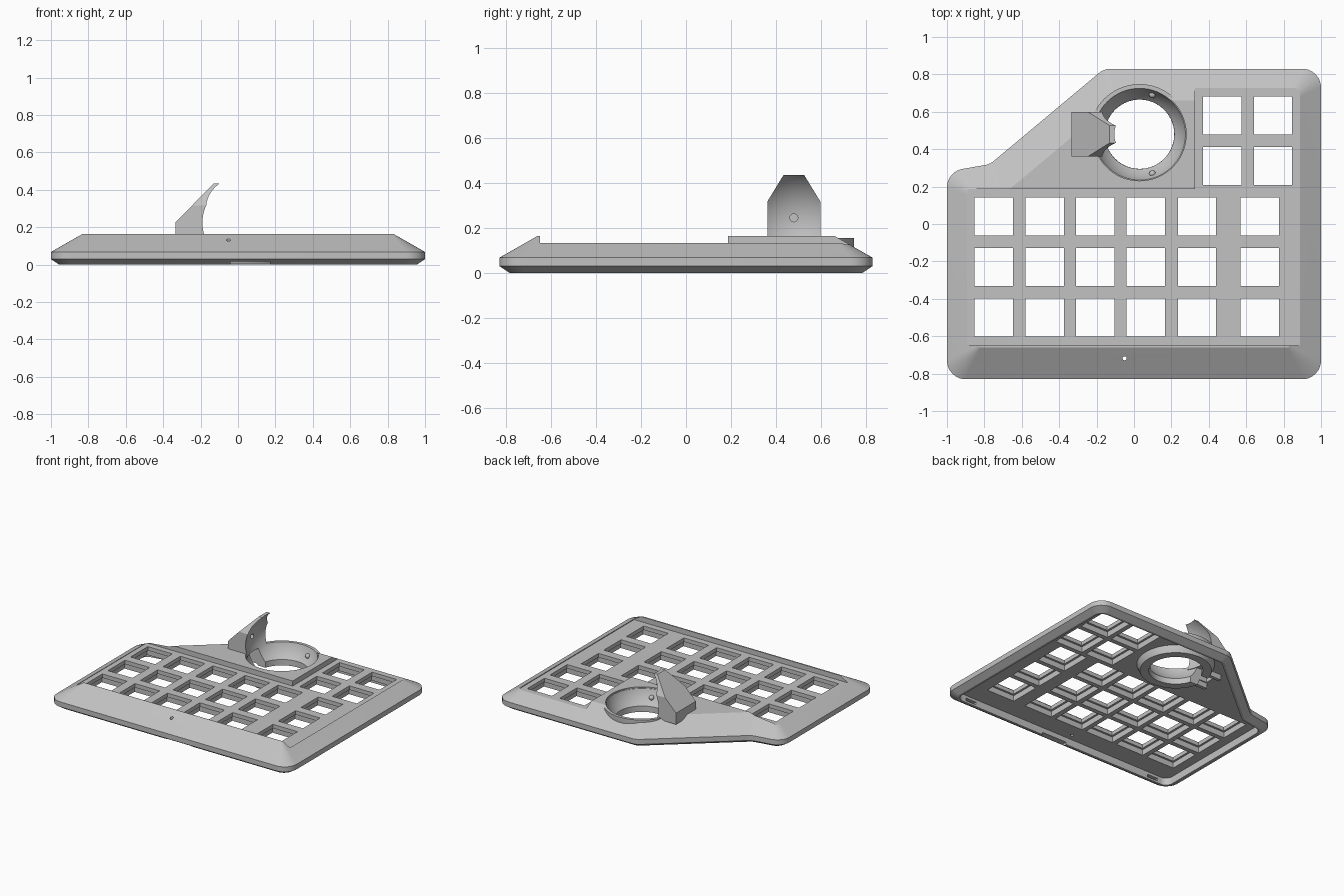
import bpy, bmesh, math
from mathutils import Vector

cube = bpy.data.objects.get("Cube")
if cube:
    bpy.data.objects.remove(cube, do_unlink=True)

grey = bpy.data.materials.new("plain_grey")
grey.use_nodes = True
grey.diffuse_color = (0.54, 0.54, 0.54, 1)
grey.node_tree.nodes["Principled BSDF"].inputs["Base Color"].default_value = (0.54, 0.54, 0.54, 1)

OUTLINE = [(-1, -.83), (1, -.83), (1, .83), (-.16, .83), (-.77, .32), (-1, .28)]
BALL = Vector((.03, .48, .225))
BALL_R = .255


def make(name, bm):
    bmesh.ops.recalc_face_normals(bm, faces=bm.faces)
    mesh = bpy.data.meshes.new(name)
    bm.to_mesh(mesh)
    bm.free()
    mesh.materials.append(grey)
    obj = bpy.data.objects.new(name, mesh)
    bpy.context.collection.objects.link(obj)
    return obj


def activate(obj):
    bpy.ops.object.select_all(action='DESELECT')
    obj.select_set(True)
    bpy.context.view_layer.objects.active = obj


def boolean(obj, cutter, operation='DIFFERENCE'):
    """Apply a boolean and throw the cutter away."""
    cutter.hide_render = True
    mod = obj.modifiers.new("cut", 'BOOLEAN')
    mod.operation, mod.solver, mod.object = operation, 'EXACT', cutter
    activate(obj)
    bpy.ops.object.modifier_apply(modifier=mod.name)
    bpy.data.objects.remove(cutter, do_unlink=True)


def inset(points, d):
    """Move every edge of a counter-clockwise polygon inward by d."""
    pts, result = [Vector(p) for p in points], []
    for i, p in enumerate(pts):
        a = (p - pts[i - 1]).normalized()
        b = (pts[(i + 1) % len(pts)] - p).normalized()
        na, nb = Vector((-a.y, a.x)), Vector((-b.y, b.x))
        result.append(p + (na + nb) * d / (1 + na.dot(nb)))
    return result


def rounded(points, r, steps=8):
    """Round every corner, with the same point count whatever the radius."""
    pts, result = [Vector(p) for p in points], []
    for i, p in enumerate(pts):
        a = (pts[i - 1] - p).normalized()
        b = (pts[(i + 1) % len(pts)] - p).normalized()
        half = a.angle(b) / 2
        centre = p + (a + b).normalized() * r / math.sin(half)
        start = p + a * r / math.tan(half) - centre
        end = p + b * r / math.tan(half) - centre
        for k in range(steps + 1):
            result.append(centre + start.lerp(end, k / steps).normalized() * r)
    return result


def loft(name, levels):
    """Join stacked (outline, z) levels into a closed solid."""
    bm = bmesh.new()
    rings = [[bm.verts.new((p[0], p[1], z)) for p in pts] for pts, z in levels]
    for low, high in zip(rings, rings[1:]):
        for i in range(len(low)):
            j = (i + 1) % len(low)
            bm.faces.new((low[i], low[j], high[j], high[i]))
    bm.faces.new(rings[0][::-1])
    bm.faces.new(rings[-1])
    return make(name, bm)


def prism(name, points, offset):
    """Extrude a flat polygon of 3D points along an offset."""
    bm = bmesh.new()
    face = bm.faces.new([bm.verts.new(p) for p in points])
    grown = bmesh.ops.extrude_face_region(bm, geom=[face])['geom']
    bmesh.ops.translate(bm, verts=[v for v in grown if isinstance(v, bmesh.types.BMVert)],
                        vec=offset)
    return make(name, bm)


def boxes(name, items):
    """Boxes from (centre, size) pairs in one mesh."""
    bm = bmesh.new()
    for centre, size in items:
        for v in bmesh.ops.create_cube(bm, size=1)['verts']:
            v.co = Vector([c + s * q for c, s, q in zip(centre, size, v.co)])
    return make(name, bm)


def cylinder(name, centre, r, depth, axis='Z', sides=72):
    bm = bmesh.new()
    bmesh.ops.create_cone(bm, cap_ends=True, segments=sides, radius1=r, radius2=r, depth=depth)
    for v in bm.verts:
        if axis == 'X':
            v.co = Vector((v.co.z, v.co.x, v.co.y))
        v.co += Vector(centre)
    return make(name, bm)


# Case shell with sloping sides
case = loft("case_shell", [
    (rounded(inset(OUTLINE, .045), .07), 0),
    (rounded(OUTLINE, .1), .03),
    (rounded(OUTLINE, .1), .068),
    (rounded(inset(OUTLINE, .17), .008), .165)])

# Sunken key plate, leaving the raised corner around the ball
recess = [(-.892, -.65), (.888, -.65), (.888, .728), (.325, .728), (.325, .187), (-.892, .187)]
boolean(case, loft("recess_cutter", [(recess, .127), (recess, .4)]))

# Shallow hollow underside
hollow = rounded(inset(OUTLINE, .062), .055)
boolean(case, loft("hollow_cutter", [(hollow, -.1), (hollow, .055)]))

# Key openings, each with a wider pocket beneath a thin plate
keys = [(x, y) for x in (-.75, -.478, -.207, .063, .337, .672) for y in (.04, -.23, -.5)]
keys += [(x, y) for x in (.472, .743) for y in (.31, .58)]
boolean(case, boxes("key_cutter", [((x, y, .12), (.205, .205, .2)) for x, y in keys]))
boolean(case, boxes("pocket_cutter", [((x, y, .06), (.235, .235, .075)) for x, y in keys]))

# Ball opening, sensor slot, reset hole, front notch and closing slots
boolean(case, cylinder("ball_cutter", (BALL.x, BALL.y, .1), .249, .4))
boolean(case, boxes("slot_cutter", [((-.22, BALL.y, .07), (.14, .11, .16))]))
boolean(case, cylinder("reset_cutter", (-.05, -.718, .1), .011, .4, sides=16))
boolean(case, boxes("notch_cutter", [
    ((.065, -.8, 0), (.21, .2, .036)),
    ((.81, -.77, .025), (.09, .05, .02)),
    ((-.81, -.77, .025), (.09, .05, .02))]))

# Ball cup: a lathe of the spherical seat and its outer wall
LOW, HIGH, STEPS = .05, .155, 8
profile = [(.185, .006)]
for k in range(STEPS + 1):
    z = LOW + k * (HIGH - LOW) / STEPS
    profile.append((math.sqrt(BALL_R ** 2 - (z - BALL.z) ** 2), z))
profile += [(.268, HIGH), (.268, .06), (.245, .006)]
bm = bmesh.new()
SIDES = 72
rings = []
for k in range(SIDES):
    a = 2 * math.pi * k / SIDES
    rings.append([bm.verts.new((BALL.x + r * math.cos(a), BALL.y + r * math.sin(a), z))
                  for r, z in profile])
for k in range(SIDES):
    a, b = rings[k], rings[(k + 1) % SIDES]
    for i in range(len(profile)):
        j = (i + 1) % len(profile)
        bm.faces.new((a[i], b[i], b[j], a[j]))
cup = make("ball_cup", bm)
boolean(cup, boxes("cup_slot_cutter", [((-.25, BALL.y, .05), (.3, .11, .19))]))

# Bearing studs in the cup
bm = bmesh.new()
for angle in (72, -72):
    a = math.radians(angle)
    made = bmesh.ops.create_uvsphere(bm, u_segments=16, v_segments=8, radius=.018)
    bmesh.ops.translate(bm, verts=made['verts'],
                        vec=(BALL.x + .222 * math.cos(a), BALL.y + .222 * math.sin(a), .1))
studs = make("bearing_studs", bm)

# Sensor hood: side profile, tapered tip, hollowed by the ball
side = [(-.335, .14), (-.05, .14), (-.05, .435), (-.13, .435), (-.335, .225)]
hood = prism("sensor_hood", [(x, BALL.y - .118, z) for x, z in side], (0, .236, 0))
front = [(-.15, .1), (.15, .1), (.15, .265), (.045, .437), (-.045, .437), (-.15, .265)]
outline = prism("hood_outline", [(-.5, BALL.y + y, z) for y, z in front], (.6, 0, 0))
boolean(hood, outline, 'INTERSECT')
bm = bmesh.new()
bmesh.ops.create_uvsphere(bm, u_segments=72, v_segments=36, radius=.25)
bmesh.ops.translate(bm, verts=bm.verts, vec=BALL)
boolean(hood, make("hood_ball_cutter", bm))
boolean(hood, cylinder("hood_hole_cutter", (-.22, BALL.y, .245), .018, .08, 'X', 16))

# Sensor cradle rails below the hood
rails = boxes("sensor_rails", [((-.24, BALL.y + s * .075, .04), (.12, .025, .05)) for s in (-1, 1)])

for obj in (case, cup, studs, hood):
    activate(obj)
    bpy.ops.object.shade_smooth_by_angle(angle=math.radians(25))
